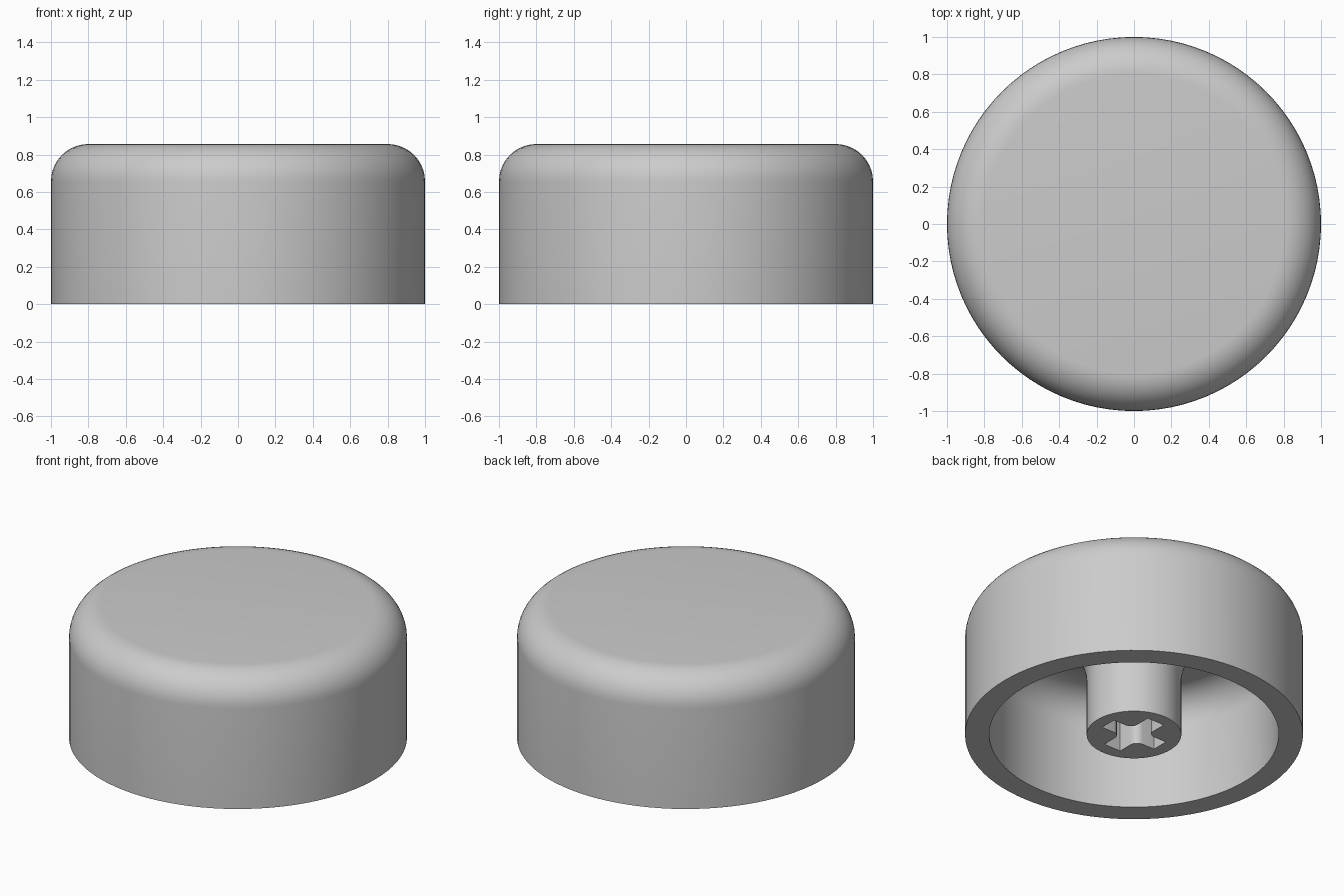
import bpy
import bmesh
from math import pi, sin, cos
from mathutils import Vector

default = bpy.data.objects.get("Cube")
if default:
    bpy.data.objects.remove(default, do_unlink=True)

HEIGHT = 0.856
EDGE_R = 0.2          # rounding of the top edge
CAVITY_R = 0.857
CAVITY_FILLET = 0.2
CEILING = 0.714
STEM_R = 0.28
STEM_FILLET = 0.35
SEGMENTS = 96

grey = bpy.data.materials.new("plain_grey")
grey.use_nodes = True
colour = (0.6, 0.6, 0.6, 1)
grey.diffuse_color = colour
grey.node_tree.nodes["Principled BSDF"].inputs["Base Color"].default_value = colour


def arc(cx, cz, r, start, end, steps=10):
    """Points of an arc, angles in quarter turns."""
    angles = [(start + (end - start) * i / steps) * pi / 2 for i in range(steps + 1)]
    return [(cx + r * cos(a), cz + r * sin(a)) for a in angles]


def make_object(name, bm):
    bmesh.ops.recalc_face_normals(bm, faces=bm.faces)
    mesh = bpy.data.meshes.new(name)
    bm.to_mesh(mesh)
    bm.free()
    mesh.materials.append(grey)
    obj = bpy.data.objects.new(name, mesh)
    bpy.context.collection.objects.link(obj)
    return obj


# Hollow cap with central stem: one lathed profile from stem foot to top face
profile = [(STEM_R, 0)]
profile += arc(STEM_R + STEM_FILLET, CEILING - STEM_FILLET, STEM_FILLET, 2, 1)
profile += arc(CAVITY_R - CAVITY_FILLET, CEILING - CAVITY_FILLET, CAVITY_FILLET, 1, 0)
profile += [(CAVITY_R, 0), (1, 0)]
profile += arc(1 - EDGE_R, HEIGHT - EDGE_R, EDGE_R, 0, 1)

bm = bmesh.new()
verts = [bm.verts.new((x, 0, z)) for x, z in profile]
edges = [bm.edges.new(pair) for pair in zip(verts, verts[1:])]
bmesh.ops.spin(bm, geom=verts + edges, axis=(0, 0, 1), cent=(0, 0, 0),
               angle=2 * pi, steps=SEGMENTS, use_merge=True)
bmesh.ops.remove_doubles(bm, verts=bm.verts, dist=0.0001)
bmesh.ops.holes_fill(bm, edges=[e for e in bm.edges if e.is_boundary], sides=0)
cap = make_object("round_cap", bm)

# Cross-shaped socket with softened inner corners, cut up into the stem
ARM, HALF_X, HALF_Y, SOFT = 0.2, 0.061, 0.054, 0.05
quarter = [(ARM, HALF_Y)]
quarter += arc(HALF_X + SOFT, HALF_Y + SOFT, SOFT, 3, 2, 5)
quarter += [(HALF_X, ARM)]
outline = []
for sx, sy in ((1, 1), (-1, 1), (-1, -1), (1, -1)):
    points = [(x * sx, y * sy) for x, y in quarter]
    outline += points if sx * sy > 0 else points[::-1]

bm = bmesh.new()
face = bm.faces.new([bm.verts.new((x, y, -0.1)) for x, y in outline])
top = bmesh.ops.extrude_face_region(bm, geom=[face])["geom"]
bmesh.ops.translate(bm, vec=Vector((0, 0, 0.5)),
                    verts=[g for g in top if isinstance(g, bmesh.types.BMVert)])
cutter = make_object("socket_cutter", bm)
cutter.hide_render = True

socket = cap.modifiers.new("cross_socket", 'BOOLEAN')
socket.operation = 'DIFFERENCE'
socket.solver = 'EXACT'
socket.object = cutter

bpy.ops.object.select_all(action='DESELECT')
cap.select_set(True)
bpy.context.view_layer.objects.active = cap
bpy.ops.object.modifier_apply(modifier=socket.name)
bpy.data.objects.remove(cutter, do_unlink=True)
bpy.ops.object.shade_smooth_by_angle(angle=pi / 6)
